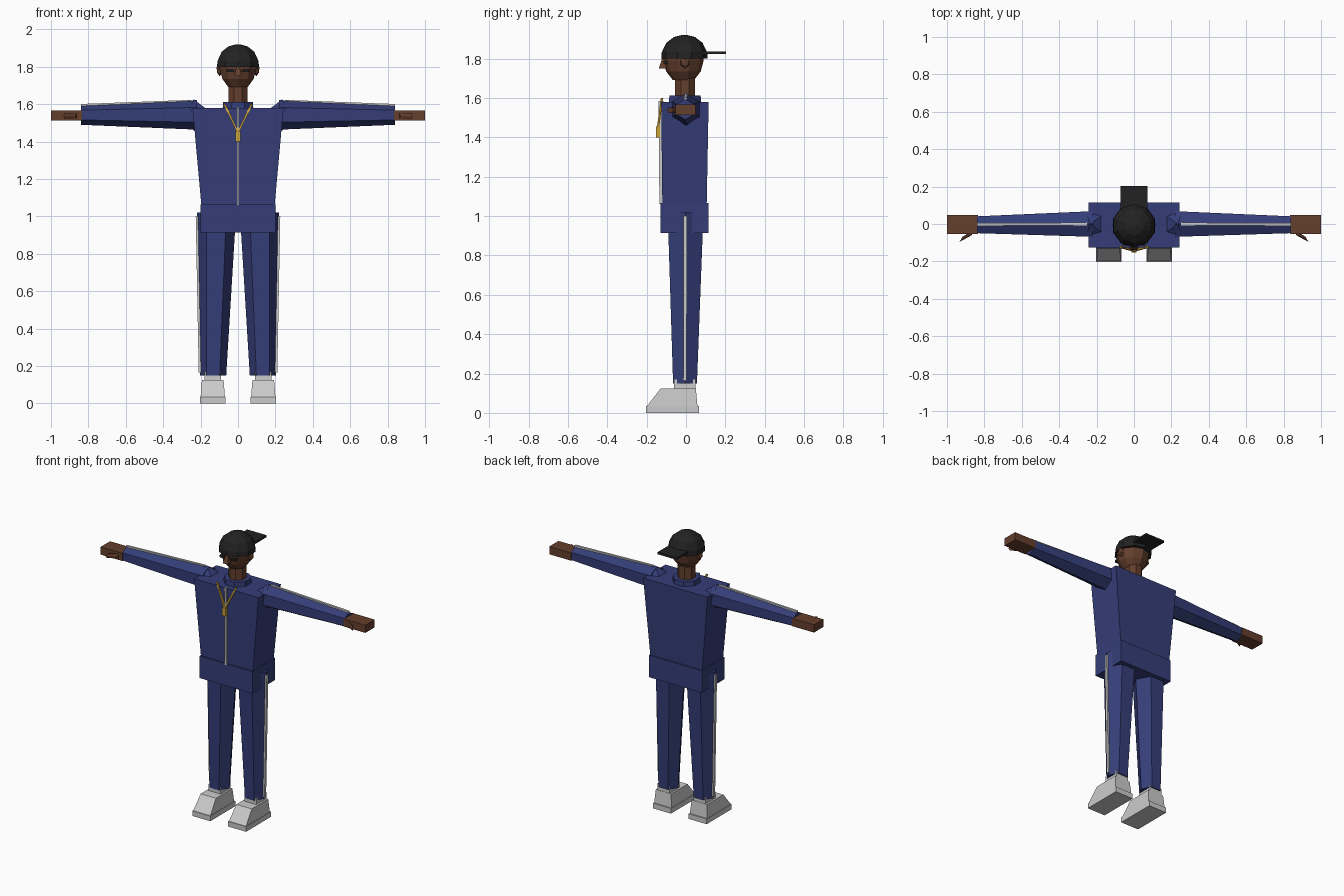
import bpy, bmesh
from math import cos, sin, pi
from mathutils import Vector, Matrix

if "Cube" in bpy.data.objects:
    bpy.data.objects.remove(bpy.data.objects["Cube"])


def material(name, rgb):
    m = bpy.data.materials.new(name)
    m.diffuse_color = (*rgb, 1)
    m.use_nodes = True
    m.node_tree.nodes["Principled BSDF"].inputs["Base Color"].default_value = m.diffuse_color
    return m


NAVY = material("navy_cloth", (0.035, 0.048, 0.19))
SKIN = material("skin", (0.13, 0.05, 0.027))
BLACK = material("black_cloth", (0.016, 0.016, 0.016))
GOLD = material("gold", (0.6, 0.36, 0.04))


def finish(name, bm, mat, mirror):
    bmesh.ops.recalc_face_normals(bm, faces=bm.faces)
    me = bpy.data.meshes.new(name)
    bm.to_mesh(me)
    bm.free()
    ob = bpy.data.objects.new(name, me)
    bpy.context.collection.objects.link(ob)
    if mat:
        me.materials.append(mat)
    if mirror:
        ob.modifiers.new("mirror", 'MIRROR').use_mirror_merge = False
    return ob


def skin(name, rings, mat=None, mirror=False):
    """Bridge rings of points and cap both ends."""
    bm = bmesh.new()
    loops = [[bm.verts.new(p) for p in ring] for ring in rings]
    for a, b in zip(loops, loops[1:]):
        for i in range(len(a)):
            j = (i + 1) % len(a)
            bm.faces.new((a[i], a[j], b[j], b[i]))
    bm.faces.new(loops[0])
    bm.faces.new(loops[-1])
    return finish(name, bm, mat, mirror)


def slab(name, levels, mat=None, mirror=False):
    """Stack of rectangles: (z, x0, x1, y0, y1)."""
    return skin(name, [[(x0, y0, z), (x1, y0, z), (x1, y1, z), (x0, y1, z)]
                       for z, x0, x1, y0, y1 in levels], mat, mirror)


def box(name, x0, x1, y0, y1, z0, z1, mat=None, mirror=False):
    return slab(name, [(z, x0, x1, y0, y1) for z in (z0, z1)], mat, mirror)


def tube(name, rings, n, mat=None, mirror=False, u=(1, 0, 0), v=(0, 1, 0), phase=0):
    """n-sided tube through (centre, radius) rings spanned by u and v."""
    u, v = Vector(u), Vector(v)
    angles = [phase + 2 * pi * i / n for i in range(n)]
    return skin(name, [[Vector(c) + r * (cos(a) * u + sin(a) * v) for a in angles]
                       for c, r in rings], mat, mirror)


def ball(name, centre, size, mat, mirror=False):
    bm = bmesh.new()
    bmesh.ops.create_icosphere(bm, subdivisions=1, radius=1,
                               matrix=Matrix.LocRotScale(Vector(centre), None, Vector(size)))
    return finish(name, bm, mat, mirror)


# Jacket body, hem, collar and zip
slab("jacket", [(1.05, -.195, .195, -.12, .105), (1.58, -.243, .243, -.126, .115)], NAVY)
box("jacket_hem", -.2, .2, -.13, .115, .915, 1.065, NAVY)
tube("collar", [((0, -.005, 1.56), .09), ((0, -.005, 1.612), .086)], 8, NAVY, phase=pi / 8)
slab("zip", [(1.06, -.006, .006, -.135, -.11), (1.585, -.006, .006, -.14, -.115)])

# Sleeves with piping, shoulders
tube("sleeve", [((.22, 0, 1.543), .079), ((.84, -.004, 1.542), .052)], 6, NAVY, True,
     u=(0, 0, 1), v=(0, 1, 0))
tube("sleeve_stripe", [((.25, 0, 1.616), .01), ((.84, -.003, 1.594), .01)], 4, None, True,
     u=(0, 1, 0), v=(0, 0, 1), phase=pi / 4)
ball("shoulder", (.235, 0, 1.542), (.083, .08, .083), NAVY, True)

# Hands and thumbs
box("hand", .835, 1.0, -.053, .047, 1.514, 1.567, SKIN, True)
tube("thumb", [((.86, -.045, 1.538), .018), ((.925, -.082, 1.538), .016)], 6, SKIN, True,
     u=(.5, -.87, 0), v=(0, 0, 1))

# Trousers with side stripes
tube("trouser_leg", [((.133, -.005, .15), .07), ((.115, -.002, 1.02), .105)], 6, NAVY, True)
slab("trouser_stripe", [(.165, .195, .21, -.014, .003), (1.0, .21, .226, -.012, .005)],
     None, True)

# Shoes
box("shoe_sole", .067, .203, -.203, .067, 0, .035, None, True)
slab("shoe_upper", [(.035, .07, .2, -.198, .058), (.125, .077, .193, -.128, .05)], None, True)
box("shoe_ankle", .09, .18, -.06, .048, .12, .17, None, True)

# Neck, head, face
tube("neck", [((0, -.005, 1.56), .056), ((0, -.005, 1.72), .056)], 8, SKIN, phase=pi / 8)
tube("head", [((0, -.013, z), r) for r, z in
              ((.055, 1.692), (.088, 1.735), (.103, 1.79), (.1, 1.84))], 10, SKIN, phase=pi / 10)
ball("ear", (.098, -.005, 1.783), (.019, .027, .034), SKIN, True)
slab("nose", [(1.75, -.02, .02, -.138, -.1), (1.8, -.008, .008, -.122, -.1)], SKIN)
box("eye", .022, .058, -.115, -.08, 1.772, 1.788, BLACK, True)

# Backward cap
tube("cap", [((0, -.008, z), r) for r, z in
             ((.118, 1.8), (.115, 1.832), (.092, 1.88), (.054, 1.909), (.012, 1.92))],
     10, BLACK, phase=pi / 10)
box("cap_bill", -.073, .073, .08, .203, 1.822, 1.836, BLACK)

# Necklace
tube("chain", [((.073, -.122, 1.6), .008), ((0, -.142, 1.45), .008)], 4, GOLD, True, phase=pi / 4)
box("pendant", -.013, .013, -.153, -.132, 1.4, 1.455, GOLD)
